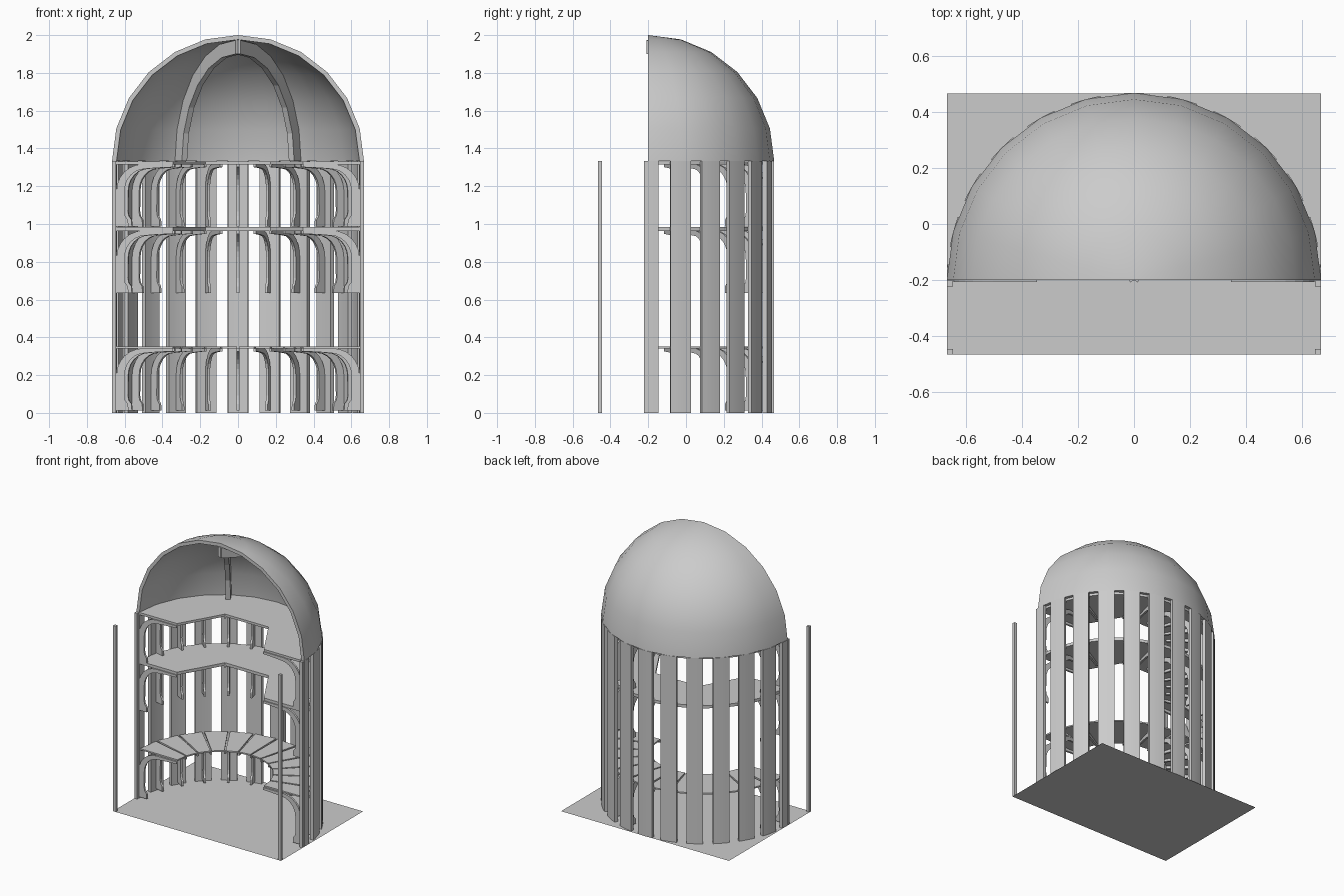
import bpy, bmesh
from math import sin, cos, pi, radians
from mathutils import Vector

if "Cube" in bpy.data.objects:
    bpy.data.objects.remove(bpy.data.objects["Cube"])

CY, R, RI, H = -0.2, 0.667, 0.643, 1.333   # hall axis, outer/inner wall radius, wall height


def polar(r, deg, z):
    a = radians(deg)
    return Vector((r * cos(a), CY + r * sin(a), z))


def finish(name, bm, smooth=False):
    bmesh.ops.recalc_face_normals(bm, faces=bm.faces)
    me = bpy.data.meshes.new(name)
    bm.to_mesh(me)
    bm.free()
    ob = bpy.data.objects.new(name, me)
    bpy.context.collection.objects.link(ob)
    if smooth:
        bpy.context.view_layer.objects.active = ob
        ob.select_set(True)
        bpy.ops.object.shade_smooth_by_angle(angle=radians(35))
        ob.select_set(False)
    return ob


def loft(bm, sections):
    """Skin a row of closed cross-sections and cap both ends."""
    rows = [[bm.verts.new(p) for p in s] for s in sections]
    n = len(rows[0])
    for a, b in zip(rows, rows[1:]):
        for i in range(n):
            j = (i + 1) % n
            bm.faces.new((a[i], a[j], b[j], b[i]))
    bm.faces.new(rows[0])
    bm.faces.new(rows[-1])


def sector(bm, angles, inner, outer, z0, z1):
    """Ring sector; inner may be a function of the angle."""
    f = inner if callable(inner) else (lambda a: inner)
    loft(bm, [[polar(f(a), a, z0), polar(outer, a, z0),
               polar(outer, a, z1), polar(f(a), a, z1)] for a in angles])


def box(bm, x0, x1, y0, y1, z0, z1):
    loft(bm, [[(x0, y0, z), (x1, y0, z), (x1, y1, z), (x0, y1, z)] for z in (z0, z1)])


# Floor sheet
bm = bmesh.new()
bm.faces.new([bm.verts.new((x * R, y * 0.465, 0))
              for x, y in ((-1, -1), (1, -1), (1, 1), (-1, 1))])
finish("floor", bm)

# Slim corner posts, and posts at the open ends of the wall
bm = bmesh.new()
for s in (-1, 1):
    for y in (-0.465, -0.222):
        box(bm, s * 0.645, s * R, y, y + 0.02, 0, H)
finish("corner_posts", bm)

# Curved wall pillars every 15 degrees, halved at the open ends
bm = bmesh.new()
for k in range(13):
    lo, hi = max(0, k * 15 - 4.75), min(180, k * 15 + 4.75)
    sector(bm, [lo + (hi - lo) * i / 4 for i in range(5)], RI, R, 0, H)
finish("wall_pillars", bm, True)


# Upper galleries: round outside, half-hexagon inside
def hexagon(a):
    return 0.345 * cos(pi / 6) / cos(radians(a % 60 - 30))


for name, z0, z1 in (("middle_gallery", 0.962, 0.983), ("top_gallery", 1.315, 1.332)):
    bm = bmesh.new()
    sector(bm, [i * 15 for i in range(13)], hexagon, RI + 0.004, z0, z1)
    finish(name, bm)

# Lower gallery of separate wedge boards
bm = bmesh.new()
for k in range(12):
    sector(bm, [k * 15 + 0.7, k * 15 + 14.3], 0.345, RI, 0.342, 0.352)
finish("lower_gallery_boards", bm)

# Arched brackets: a strip rising from a foot and bending under the gallery
outer = [(0.643, -0.33), (0.643, -0.14)]
outer += [(0.503 + 0.14 * cos(radians(t)), -0.14 + 0.14 * sin(radians(t)))
          for t in range(15, 91, 15)] + [(0.345, 0)]
inner = [(0.345, -0.016), (0.43, -0.02)]
inner += [(0.49 + 0.11 * cos(radians(t)), -0.14 + 0.115 * sin(radians(t)))
          for t in range(90, -1, -15)]
inner += [(0.602, -0.25), (0.597, -0.275), (0.582, -0.295), (0.58, -0.33)]
profile = outer + inner
for name, top in (("lower_brackets", 0.342), ("middle_brackets", 0.964), ("top_brackets", 1.317)):
    bm = bmesh.new()
    for k in range(13):
        a = radians(k * 15)
        side = Vector((-sin(a), cos(a), 0)) * 0.007
        loft(bm, [[polar(r, k * 15, max(0, top + z)) + side * s for r, z in profile]
                  for s in (-1, 1)])
    finish(name, bm)

# Half dome shell: one quarter-circle cross-section swept around the axis
bm = bmesh.new()
elev = [radians(15 * i) for i in range(7)]
section = [(R * cos(e), H + R * sin(e)) for e in elev]
section += [(RI * cos(e), H + RI * sin(e)) for e in reversed(elev)]
loft(bm, [[polar(r, k * 15, z) for r, z in section] for k in range(13)])
bmesh.ops.remove_doubles(bm, verts=bm.verts, dist=1e-4)
bmesh.ops.dissolve_degenerate(bm, edges=bm.edges, dist=1e-5)
finish("half_dome", bm, True)

# Two curved ribs under the dome
bm = bmesh.new()
for az in (60, 120):
    a = radians(az)
    side = Vector((-sin(a), cos(a), 0)) * 0.016
    loft(bm, [[polar(r * cos(e), az, H + r * sin(e)) + side * s
               for r, s in ((0.567, -1), (0.64, -1), (0.64, 1), (0.567, 1))] for e in elev])
finish("dome_ribs", bm)
